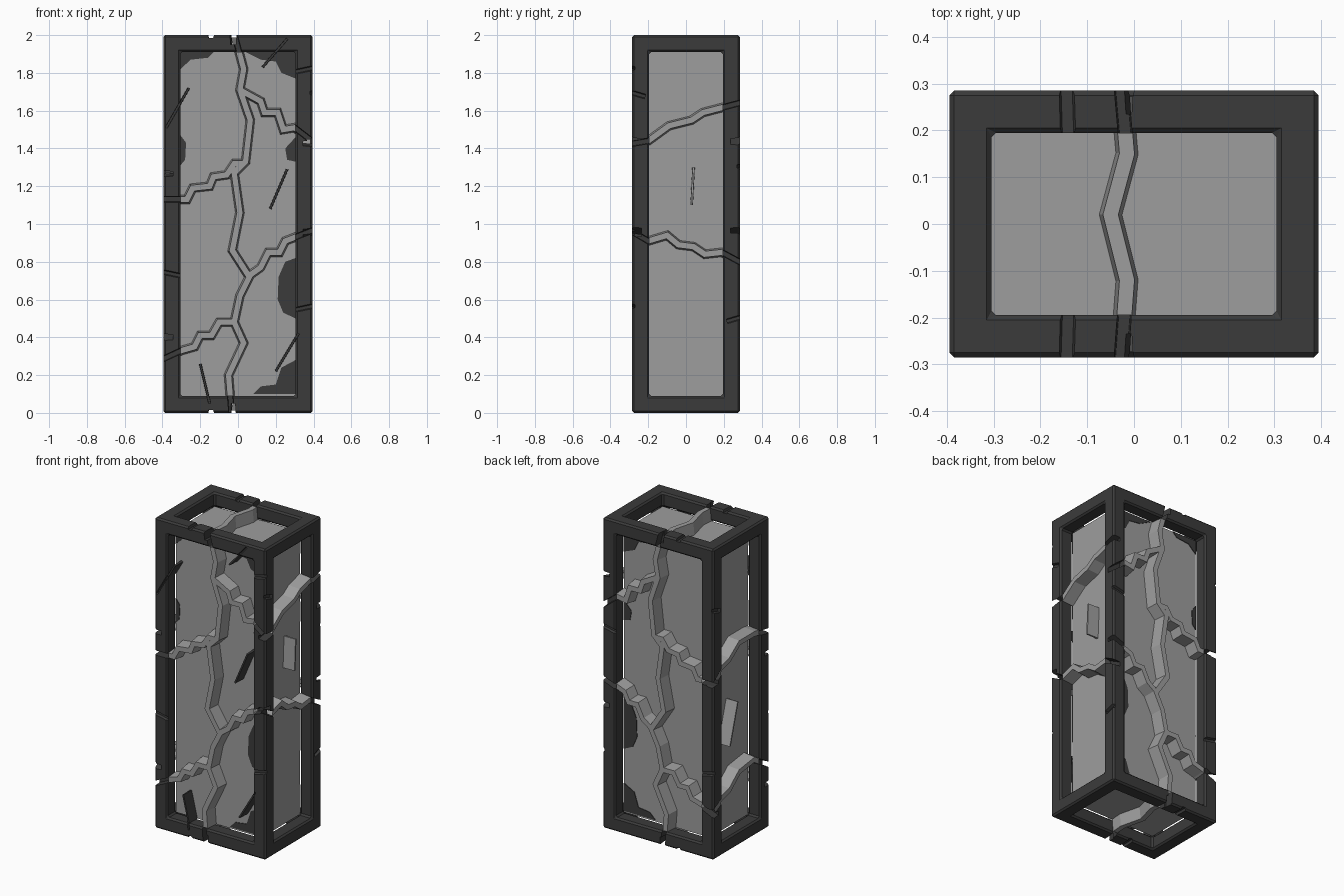
import bpy, bmesh
from mathutils import Vector

cube = bpy.data.objects.get("Cube")
if cube:
    bpy.data.objects.remove(cube, do_unlink=True)


def material(name, value):
    m = bpy.data.materials.new(name)
    m.use_nodes = True
    m.diffuse_color = (value, value, value, 1)
    bsdf = m.node_tree.nodes["Principled BSDF"]
    bsdf.inputs["Base Color"].default_value = (value, value, value, 1)
    bsdf.inputs["Roughness"].default_value = 0.9
    return m


STONE = material("light stone", 0.34)
DARK = material("dark stone", 0.044)

W, D, H = 0.395, 0.285, 1.0      # half sizes
RAIL = 0.09

# Each face maps (across, up, outward) to space; height counts from the middle
FACES = {
    "front": (lambda u, v, d: (u, -d, v), D, W, H),
    "back": (lambda u, v, d: (u, d, v), D, W, H),
    "right": (lambda u, v, d: (d, u, v), W, D, H),
    "left": (lambda u, v, d: (-d, u, v), W, D, H),
    "top": (lambda u, v, d: (u, v, d), H, W, D),
    "bottom": (lambda u, v, d: (u, v, -d), H, W, D),
}


def finish(bm, name, mat):
    bmesh.ops.recalc_face_normals(bm, faces=bm.faces)
    mesh = bpy.data.meshes.new(name)
    bm.to_mesh(mesh)
    bm.free()
    ob = bpy.data.objects.new(name, mesh)
    bpy.context.collection.objects.link(ob)
    mesh.materials.append(mat)
    return ob


def box(name, size, loc, mat):
    bm = bmesh.new()
    bmesh.ops.create_cube(bm, size=1)
    bmesh.ops.scale(bm, vec=size, verts=bm.verts)
    bmesh.ops.translate(bm, vec=loc, verts=bm.verts)
    return finish(bm, name, mat)


def apply(ob, mod):
    bpy.context.view_layer.objects.active = ob
    bpy.ops.object.modifier_apply(modifier=mod.name)


def cut(ob, cutter):
    cutter.hide_render = True
    mod = ob.modifiers.new("cut", 'BOOLEAN')
    mod.operation, mod.solver, mod.object = 'DIFFERENCE', 'EXACT', cutter
    apply(ob, mod)
    bpy.data.objects.remove(cutter, do_unlink=True)


def band(name, face, path, low, high, wide_low, wide_high, mat, clip=False):
    """Solid strip along a path on a face, optionally trimmed to the panel."""
    to3d, _, hu, hv = FACES[face]
    pts = [Vector(p) for p in path]
    bm = bmesh.new()
    rings = []
    for i, p in enumerate(pts):
        a = (p - pts[i - 1]).normalized() if i else None
        b = (pts[i + 1] - p).normalized() if i < len(pts) - 1 else None
        a, b = a or b, b or a
        t = (a + b).normalized()
        n = Vector((-t.y, t.x)) / max(t.dot(a), 0.6)
        corners = [(p - n * wide_low, low), (p + n * wide_low, low),
                   (p + n * wide_high, high), (p - n * wide_high, high)]
        rings.append([bm.verts.new(to3d(q.x, q.y, d)) for q, d in corners])
    for r, s in zip(rings, rings[1:]):
        for k in range(4):
            bm.faces.new((r[k], r[(k + 1) % 4], s[(k + 1) % 4], s[k]))
    bm.faces.new(rings[0])
    bm.faces.new(rings[-1])
    if clip:
        for u, v, dist in ((1, 0, hu), (-1, 0, hu), (0, 1, hv), (0, -1, hv)):
            n = Vector(to3d(u, v, 0))
            bmesh.ops.bisect_plane(bm, geom=bm.verts[:] + bm.edges[:] + bm.faces[:],
                                   plane_co=n * (dist - RAIL), plane_no=n, clear_outer=True)
    bmesh.ops.translate(bm, vec=(0, 0, H), verts=bm.verts)
    return finish(bm, name, mat)


# Core block and hollow frame
core = box("stone_panels", (2 * (W - RAIL), 2 * (D - RAIL), 2 * (H - RAIL)), (0, 0, H), STONE)
frame = box("frame", (2 * W, 2 * D, 2 * H), (0, 0, H), DARK)
for axis in range(3):
    size = [2 * (h - RAIL) for h in (W, D, H)]
    size[axis] = 3
    cut(frame, box("opening_cutter", size, (0, 0, H), DARK))
bev = frame.modifiers.new("bevel", 'BEVEL')
bev.width, bev.segments = 0.01, 1
apply(frame, bev)

# Crack paths: across, height from the ground
main = [(-.03, 2.05), (-.01, 1.97), (.03, 1.82), (.01, 1.71), (.065, 1.55), (.04, 1.33),
        (-.02, 1.27), (.01, 1.06), (-.03, .86), (.06, .72), (.01, .62), (-.02, .48),
        (.03, .37), (-.05, .2), (-.03, -.05)]
branches = [
    [(.01, 1.71), (.12, 1.65), (.14, 1.59), (.21, 1.59), (.24, 1.5), (.3, 1.51), (.43, 1.41)],
    [(.03, 1.32), (-.02, 1.32), (-.06, 1.26), (-.13, 1.25), (-.15, 1.2), (-.24, 1.19),
     (-.27, 1.13), (-.43, 1.13)],
    [(.05, .72), (.12, .77), (.16, .85), (.22, .85), (.25, .91), (.43, .98)],
    [(-.02, .48), (-.1, .48), (-.14, .41), (-.2, .41), (-.23, .35), (-.3, .33), (-.43, .27)],
]
top_path = [(-.03, .32), (-.015, .15), (-.05, .02), (-.015, -.12), (-.03, -.32)]
right_paths = [
    [(-.32, 1.42), (-.2, 1.44), (-.09, 1.52), (.03, 1.55), (.09, 1.59), (.32, 1.65)],
    [(-.32, .98), (-.2, .91), (-.1, .94), (-.04, .89), (.04, .88), (.1, .84), (.19, .85), (.32, .78)],
]
left_paths = [
    [(.32, 1.1), (.18, 1.2), (.1, 1.22), (0, 1.29), (-.15, 1.29), (-.32, 1.26)],
    [(.32, .29), (.18, .36), (.1, .38), (0, .46), (-.15, .48), (-.32, .38)],
]
cracks = [(f, p) for f in ("front", "back") for p in [main] + branches]
cracks += [("right", p) for p in right_paths] + [("left", p) for p in left_paths]
drop = lambda path: [(u, v - H) for u, v in path]
cracks = [(f, drop(p)) for f, p in cracks]
cracks += [("top", top_path), ("bottom", top_path)]

for face, path in cracks:
    outer = FACES[face][1]
    band(face + "_crack", face, path, outer - RAIL - .005, outer - .012, .024, .016, STONE, True)
    cut(frame, band("crack_cutter", face, path, outer - .05, outer + .03, .012, .017, DARK))

# Thin slanted blades across the panels, scored into the frame where they meet it
blades = [
    ("front", [(-.38, 1.51), (-.26, 1.72)], DARK),
    ("front", [(.17, 1.08), (.26, 1.29)], DARK),
    ("front", [(.2, .22), (.32, .42)], DARK),
    ("front", [(-.2, .26), (-.15, .05)], DARK),
    ("front", [(.13, 1.83), (.26, 1.98)], DARK),
    ("right", [(.03, 1.1), (.04, 1.3)], STONE),
    ("left", [(.1, .66), (.02, .92)], STONE),
]
for face, path, mat in blades:
    outer = FACES[face][1]
    band(face + "_blade", face, drop(path), outer - RAIL - .005, outer - .01, .007, .005, mat, True)
    if face == "front":
        cut(frame, band("score_cutter", face, drop(path), outer - .02, outer + .02, .005, .007, DARK))

# Worn nicks along the frame edges
nicks = [("front", .4, 1.82), ("front", .4, .56), ("front", -.4, .74), ("back", .4, 1.3),
         ("back", -.4, .55), ("right", -.29, 1.69), ("right", .29, .5), ("left", .29, 1.6)]
for face, u, v in nicks:
    outer = FACES[face][1]
    path = drop([(u * .75, v - .015), (u * 1.1, v + .015)])
    cut(frame, band("nick_cutter", face, path, outer - .015, outer + .02, .008, .02, DARK))
for face in ("top", "bottom"):
    for y in (-1, 1):
        path = [(-.14, y * .16), (-.145, y * .32)]
        cut(frame, band("nick_cutter", face, path, H - .015, H + .02, .012, .022, DARK))

# Dark worn patches on the front and back panels
E, T = W - RAIL, H - RAIL
patches = [
    [(E, .5), (.24, .53), (.21, .6), (.215, .72), (.25, .8), (E, .82)],
    [(E, .1), (.08, .1), (.12, .14), (.2, .15), (.23, .24), (E, .28)],
    [(E, 1.91), (.04, 1.91), (.12, 1.87), (.2, 1.86), (.23, 1.8), (E, 1.77)],
    [(-E, 1.91), (-.13, 1.91), (-.16, 1.88), (-.25, 1.87), (-E, 1.82)],
    [(-E, 1.31), (-.28, 1.34), (-.275, 1.43), (-E, 1.47)],
    [(E, 1.33), (.26, 1.34), (.25, 1.4), (E, 1.46)],
]
for face in ("front", "back"):
    to3d, outer, _, _ = FACES[face]
    bm = bmesh.new()
    for outline in patches:
        low, high = [[bm.verts.new(Vector(to3d(u, v, outer - RAIL + d))) for u, v in outline]
                     for d in (-.002, .004)]
        bm.faces.new(low)
        bm.faces.new(high)
        for k in range(len(low)):
            bm.faces.new((low[k - 1], low[k], high[k], high[k - 1]))
    finish(bm, face + "_worn_patches", DARK)
